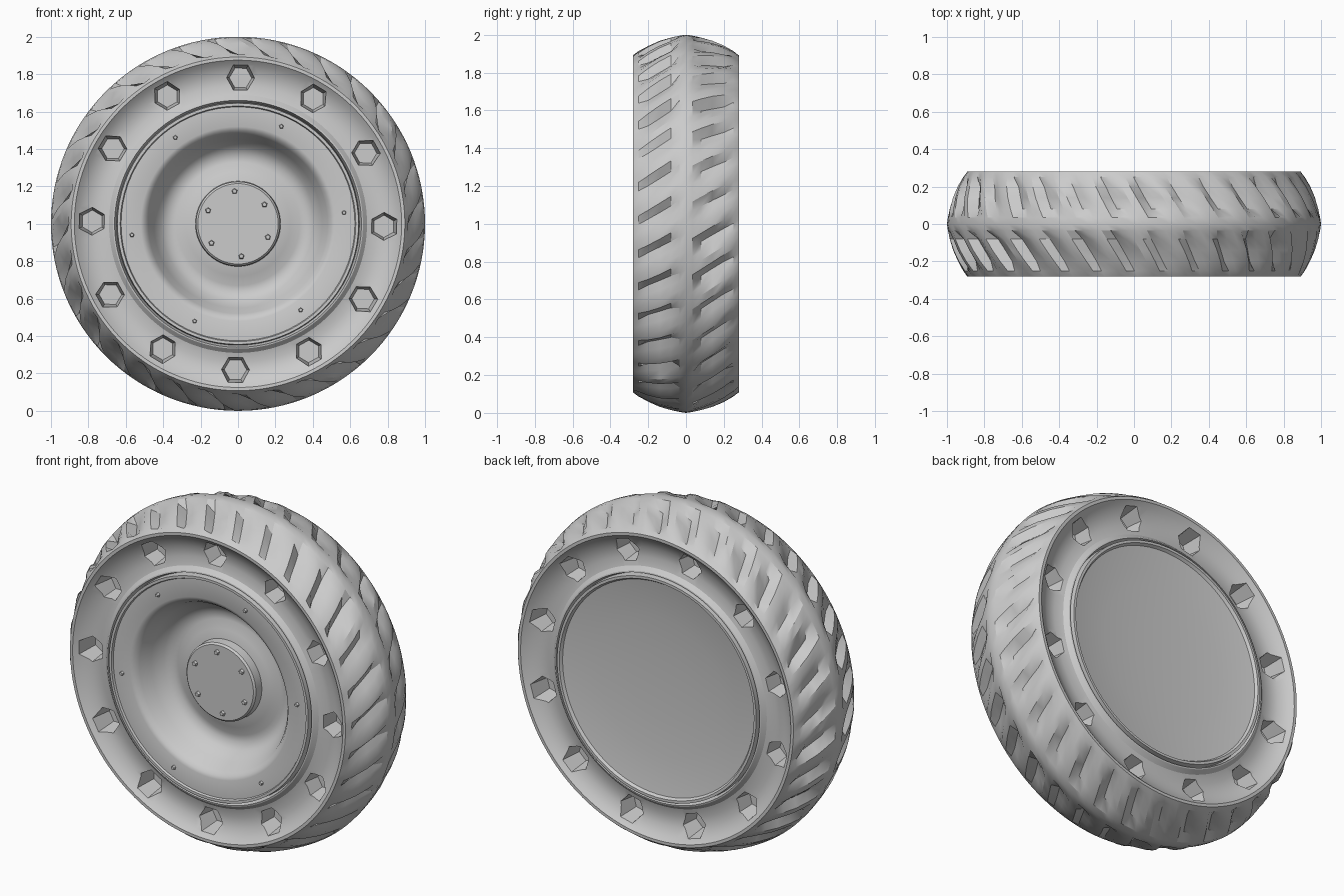
import bpy, bmesh, math, random
from mathutils import Matrix, Vector

random.seed(4)
if "Cube" in bpy.data.objects:
    bpy.data.objects.remove(bpy.data.objects["Cube"], do_unlink=True)

grey = bpy.data.materials.new("wheel grey")
grey.use_nodes = True
GREY = (0.6, 0.6, 0.6, 1)
grey.diffuse_color = GREY
grey.node_tree.nodes["Principled BSDF"].inputs["Base Color"].default_value = GREY


def polar(r, angle, y):
    return Vector((r * math.cos(angle), y, 1 + r * math.sin(angle)))


def make_object(name, bm):
    bmesh.ops.remove_doubles(bm, verts=bm.verts, dist=0.0001)
    bmesh.ops.recalc_face_normals(bm, faces=bm.faces)
    mesh = bpy.data.meshes.new(name)
    bm.to_mesh(mesh)
    bm.free()
    mesh.materials.append(grey)
    obj = bpy.data.objects.new(name, mesh)
    bpy.context.collection.objects.link(obj)
    return obj


def smooth(obj, degrees):
    bpy.ops.object.select_all(action="DESELECT")
    obj.select_set(True)
    bpy.context.view_layer.objects.active = obj
    bpy.ops.object.shade_smooth_by_angle(angle=math.radians(degrees))


def lathe(name, profile, steps, closed, skew=0, cut=None):
    """Revolve (radius, y, tread weight) points about the axle."""
    bm = bmesh.new()
    rings = []
    for r, y, weight in profile:
        ring = []
        for i in range(steps):
            drop = weight * cut(i, y) if cut else 0
            ring.append(bm.verts.new(polar(r - drop, math.tau * i / steps + skew * y, y)))
        rings.append(ring)
    pairs = list(zip(rings, rings[1:]))
    if closed:
        pairs.append((rings[-1], rings[0]))
    for a, b in pairs:
        for i in range(steps):
            j = (i + 1) % steps
            bm.faces.new((a[i], a[j], b[j], b[i]))
    return make_object(name, bm)


# Tyre: crowned tread with slanted notches, and dished sidewalls
PITCHES, COLUMNS = 32, 4
scale = {(p, s): random.uniform(0.7, 1.2) for p in range(PITCHES) for s in (0, 1)}


def notch(i, y):
    side = int(y > 0)
    i = (i + 2 * side) % (PITCHES * COLUMNS)
    return 0.045 * (0, 0, 0.5, 1)[i % COLUMNS] * scale[i // COLUMNS, side]


half = [(0.995, 0.035, 0), (0.985, 0.08, 0.9), (0.968, 0.14, 1), (0.943, 0.2, 0.9),
        (0.915, 0.25, 0.2), (0.892, 0.28, 0), (0.875, 0.28, 0), (0.85, 0.258, 0),
        (0.80, 0.232, 0), (0.74, 0.225, 0), (0.69, 0.238, 0), (0.668, 0.26, 0),
        (0.66, 0.262, 0), (0.645, 0.22, 0)]
profile = [(r, -y, w) for r, y, w in reversed(half)] + [(1, 0, 0)] + half
tyre = lathe("tyre", profile, PITCHES * COLUMNS, True, 0.6, notch)

# Sidewall pockets: twelve tapered hexagons on each side, staggered
bm = bmesh.new()
for side, offset in ((-1, -1), (1, 14)):
    for k in range(12):
        angle = math.radians(30 * k + offset)
        place = (Matrix.Translation(polar(0.78, angle, side * 0.23))
                 @ Matrix.Rotation(-angle, 4, "Y")
                 @ Matrix.Rotation(-side * math.pi / 2, 4, "X"))
        bmesh.ops.create_cone(bm, cap_ends=True, segments=6, radius1=0.06,
                              radius2=0.09, depth=0.2, matrix=place)
cutter = make_object("pocket_cutter", bm)
cutter.hide_render = True
mod = tyre.modifiers.new("pockets", "BOOLEAN")
mod.operation, mod.solver, mod.object = "DIFFERENCE", "EXACT", cutter
bpy.context.view_layer.update()
carved = bpy.data.meshes.new_from_object(tyre.evaluated_get(bpy.context.evaluated_depsgraph_get()))
tyre.modifiers.clear()
tyre.data = carved
bpy.data.objects.remove(cutter, do_unlink=True)
smooth(tyre, 28)

# Rim: flat front ring, deep bowl around the hub, shallow dish at the back
rim_profile = [(0, -0.165), (0.215, -0.165), (0.225, -0.155), (0.228, -0.105),
               (0.28, -0.095), (0.33, -0.075), (0.37, -0.075), (0.41, -0.1),
               (0.45, -0.16), (0.48, -0.225), (0.50, -0.252), (0.52, -0.26),
               (0.625, -0.26), (0.63, -0.272), (0.645, -0.272), (0.652, -0.2),
               (0.652, 0.2), (0.645, 0.272), (0.63, 0.272), (0.62, 0.256),
               (0.55, 0.245), (0.4, 0.23), (0.2, 0.221), (0, 0.218)]
rim = lathe("rim", [(r, y, 0) for r, y in rim_profile], 72, False)
smooth(rim, 35)


# Small studs on the rim ring and on the hub
def studs(name, count, radius, y, start, size):
    bm = bmesh.new()
    for k in range(count):
        angle = math.radians(start) + math.tau * k / count
        place = Matrix.Translation(polar(radius, angle, y)) @ Matrix.Rotation(math.pi / 2, 4, "X")
        bmesh.ops.create_cone(bm, cap_ends=True, segments=5, radius1=size,
                              radius2=size * 0.6, depth=0.03, matrix=place)
    return make_object(name, bm)


studs("rim_studs", 6, 0.57, -0.26, 6, 0.016)
studs("hub_studs", 6, 0.175, -0.165, 36, 0.02)
